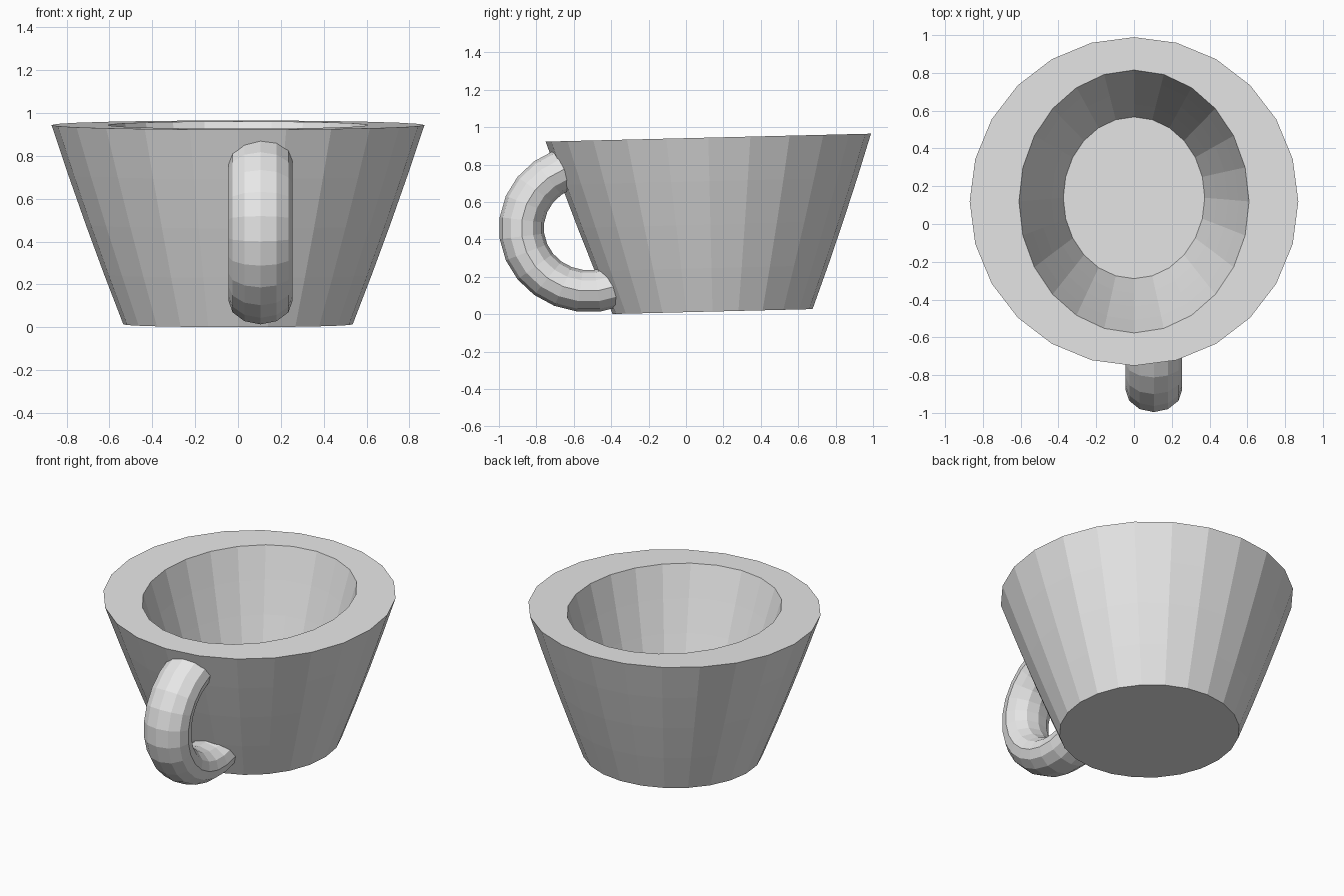
import bpy, bmesh, math
from mathutils import Vector

cube = bpy.data.objects.get("Cube")
if cube:
    bpy.data.objects.remove(cube)

grey = bpy.data.materials.new("light_grey")
grey.use_nodes = True
grey.diffuse_color = (0.8, 0.8, 0.8, 1)
grey.node_tree.nodes["Principled BSDF"].inputs["Base Color"].default_value = (0.8, 0.8, 0.8, 1)


def loft(name, rings):
    """Skin a list of closed rings and cap both ends."""
    bm = bmesh.new()
    loops = [[bm.verts.new(p) for p in ring] for ring in rings]
    for a, b in zip(loops, loops[1:]):
        n = len(a)
        for i in range(n):
            j = (i + 1) % n
            bm.faces.new((a[i], a[j], b[j], b[i]))
    bm.faces.new(loops[0])
    bm.faces.new(loops[-1])
    bmesh.ops.recalc_face_normals(bm, faces=bm.faces)
    mesh = bpy.data.meshes.new(name)
    bm.to_mesh(mesh)
    bm.free()
    mesh.materials.append(grey)
    obj = bpy.data.objects.new(name, mesh)
    bpy.context.collection.objects.link(obj)
    return obj


def oval(rx, ry, z, sides=24):
    turn = math.tau / sides
    return [Vector((rx * math.cos(i * turn), ry * math.sin(i * turn), z)) for i in range(sides)]


# Cup: flared outer wall, flat rim, and a slightly oval cavity of the same flare
HEIGHT, DEPTH, STEPS = 0.93, 0.8, 4


def flare(t):
    return 0.535 + 0.335 * t + 0.03 * t * (1 - t)


levels = [i / STEPS for i in range(STEPS + 1)]
outer = [oval(flare(t), flare(t), HEIGHT * t) for t in levels]
inner = [oval(0.7 * flare(t), 0.8 * flare(t), HEIGHT - DEPTH * (1 - t)) for t in reversed(levels)]
cup = loft("cup_body", outer + inner)
cup.location = (0, 0.142, 0.014)
cup.rotation_euler.x = math.radians(1.4)

# Handle: squashed ring whose ends are buried in the cup wall
center = Vector((0.105, -0.52, 0.46))
rings = []
for degrees in [97.5 + 15 * i for i in range(14)] + [300]:
    a = math.radians(degrees)
    ring = []
    for i in range(12):
        b = math.tau * i / 12
        reach = 0.75 + 0.25 * math.cos(b)
        ring.append(center + Vector((0.15 * math.sin(b),
                                     0.48 * reach * math.cos(a),
                                     0.45 * reach * math.sin(a))))
    rings.append(ring)
loft("handle", rings)
